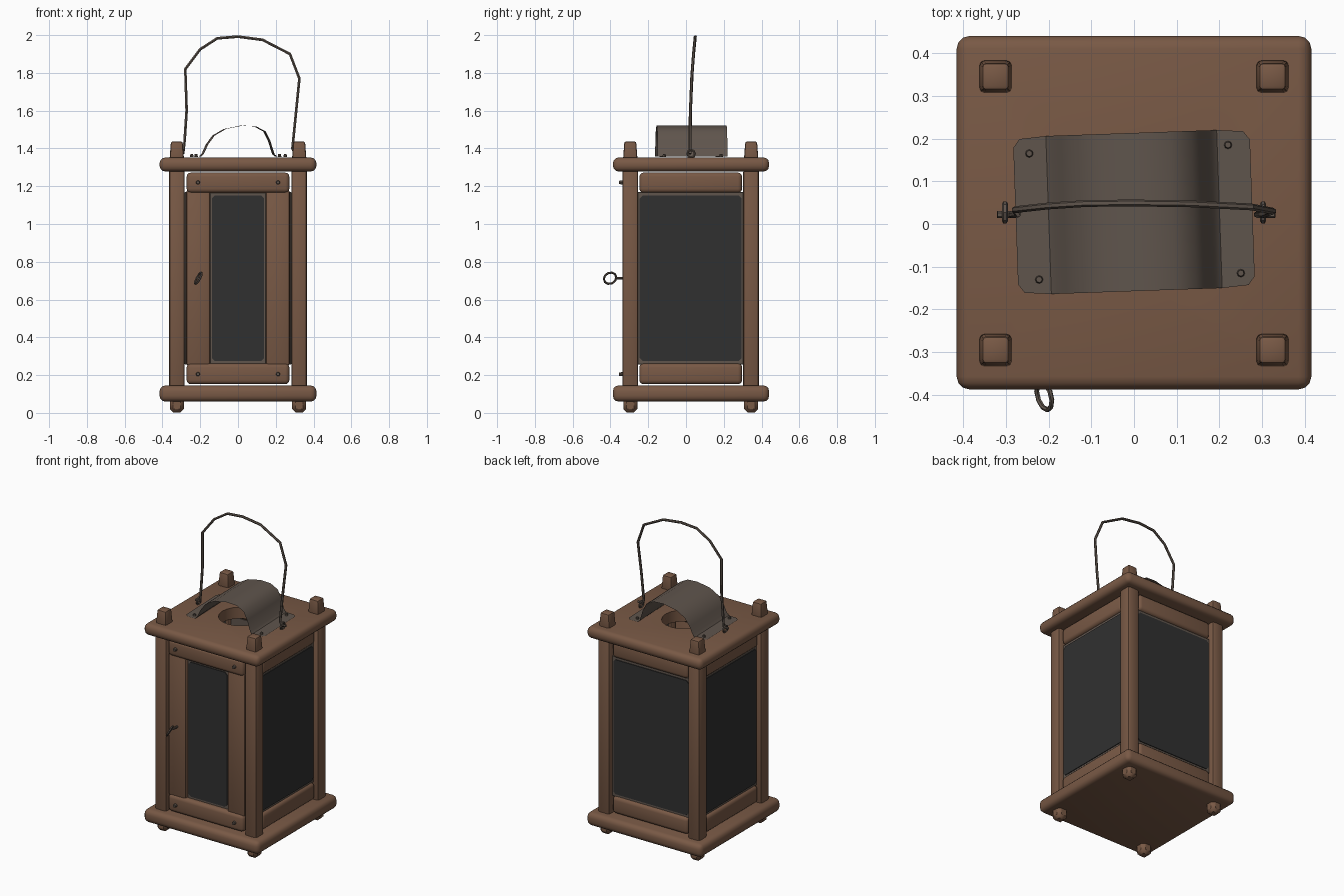
import bpy, bmesh, math
from mathutils import Vector, Matrix

if "Cube" in bpy.data.objects:
    bpy.data.objects.remove(bpy.data.objects["Cube"])

CY = 0.025  # lantern body centre in y


def mat(name, rgb):
    m = bpy.data.materials.new(name)
    m.diffuse_color = (*rgb, 1)
    m.use_nodes = True
    m.node_tree.nodes["Principled BSDF"].inputs["Base Color"].default_value = m.diffuse_color
    return m


WOOD = mat("brown wood", (0.19, 0.10, 0.06))
METAL = mat("aged metal", (0.115, 0.09, 0.073))
GLASS = mat("dark glass", (0.03, 0.03, 0.03))


def add(name, bm, material, matrix=None):
    bmesh.ops.recalc_face_normals(bm, faces=bm.faces)
    me = bpy.data.meshes.new(name)
    bm.to_mesh(me)
    bm.free()
    if matrix:
        me.transform(matrix)
    me.materials.append(material)
    ob = bpy.data.objects.new(name, me)
    bpy.context.collection.objects.link(ob)
    return ob


def box(name, x, y, z, bevel, material, matrix=None, seg=2):
    """Bevelled box from (min, max) ranges."""
    bm = bmesh.new()
    bmesh.ops.create_cube(bm, size=1)
    for v in bm.verts:
        v.co = Vector([r[0] if c < 0 else r[1] for c, r in zip(v.co, (x, y, z))])
    if bevel:
        bmesh.ops.bevel(bm, geom=bm.edges[:], offset=bevel, segments=seg,
                        profile=0.5, affect='EDGES')
    return add(name, bm, material, matrix)


def tube(name, pts, radius, material, cyclic=False):
    cu = bpy.data.curves.new(name, 'CURVE')
    cu.dimensions = '3D'
    cu.bevel_depth = radius
    cu.bevel_resolution = 1
    cu.use_fill_caps = True
    sp = cu.splines.new('POLY')
    sp.points.add(len(pts) - 1)
    for p, co in zip(sp.points, pts):
        p.co = (*co, 1)
    sp.use_cyclic_u = cyclic
    tmp = bpy.data.objects.new(name + "_path", cu)
    bpy.context.collection.objects.link(tmp)
    dg = bpy.context.evaluated_depsgraph_get()
    me = bpy.data.meshes.new_from_object(tmp.evaluated_get(dg))
    bpy.data.objects.remove(tmp)
    me.materials.clear()
    me.materials.append(material)
    ob = bpy.data.objects.new(name, me)
    bpy.context.collection.objects.link(ob)
    return ob


def ring(name, centre, r, minor, turn, n=10):
    """Ring in the yz plane, turned by a matrix."""
    pts = [Vector(centre) + turn @ Vector((0, r * math.cos(i * math.tau / n),
           r * math.sin(i * math.tau / n))) for i in range(n)]
    return tube(name, pts, minor, METAL, True)


def nail(name, pos, direction, r=0.012, depth=0.024):
    bm = bmesh.new()
    bmesh.ops.create_cone(bm, cap_ends=True, segments=8, radius1=r,
                          radius2=r * 0.7, depth=depth)
    rot = Vector((0, 0, 1)).rotation_difference(Vector(direction)).to_matrix().to_4x4()
    return add(name, bm, METAL, Matrix.Translation(pos) @ rot)


# Base and roof slabs
box("base_slab", (-.415, .415), (-.387, .44), (.06, .145), .03, WOOD, seg=3)
roof = box("roof_slab", (-.415, .415), (-.387, .44), (1.278, 1.352), .03, WOOD, seg=3)

# Round vent hole through the roof
bm = bmesh.new()
bmesh.ops.create_cone(bm, cap_ends=True, segments=20, radius1=.13, radius2=.13, depth=.4)
cutter = add("vent_cutter", bm, WOOD, Matrix.Translation((0, CY, 1.31)))
cutter.hide_render = True
mod = roof.modifiers.new("vent", 'BOOLEAN')
mod.operation = 'DIFFERENCE'
mod.solver = 'EXACT'
mod.object = cutter
bpy.context.view_layer.update()
cut = bpy.data.meshes.new_from_object(
    roof.evaluated_get(bpy.context.evaluated_depsgraph_get()))
roof.modifiers.clear()
roof.data = cut
bpy.data.objects.remove(cutter)

# Corner posts with feet and tapered pegs
for sx, side in ((-1, "left"), (1, "right")):
    for sy, end in ((-1, "front"), (1, "back")):
        x, y = sx * .324, CY + sy * .32
        tag = f"{end}_{side}"
        box("post_" + tag, (x - .042, x + .042), (y - .042, y + .042),
            (.13, 1.29), .016, WOOD)
        box("foot_" + tag, (x - .037, x + .037), (y - .037, y + .037),
            (0.002, .09), .018, WOOD, seg=1)
        peg = box("peg_" + tag, (x - .039, x + .039), (y - .039, y + .039),
                  (1.32, 1.437), .012, WOOD)
        for v in peg.data.vertices:
            if v.co.z > 1.4:  # taper the peg top
                v.co.x = x + (v.co.x - x) * .82
                v.co.y = y + (v.co.y - y) * .82

# Four sides: rails, rim and glass, turned around the centre
for k, side in enumerate(("front", "right", "back", "left")):
    m = Matrix.Translation((0, CY, 0)) @ Matrix.Rotation(k * math.pi / 2, 4, 'Z')
    front = k == 0
    out = -.362 if front else -.35
    for part, z in (("upper", (1.165, 1.272)), ("lower", (.152, .262))):
        box(f"{part}_rail_{side}", (-.272, .272), (out, -.29), z, .022, WOOD, m, 3)
    w = .15 if front else .282
    box("glass_rim_" + side, (-w, w), (-.332, -.30), (.255, 1.17), .004, METAL, m, 1)
    # Glass pane with clipped corners
    bm = bmesh.new()
    g, c = w - .012, .015
    prof = []
    for px, pz, ax, az in ((-g, .275, 0, c), (g, .275, -c, 0),
                           (g, 1.15, 0, -c), (-g, 1.15, c, 0)):
        sx, sz = math.copysign(c, -px), (c if pz < 1 else -c)
        pair = [(px + ax, pz + az), (px + sx - ax, pz + sz - az)]
        prof += pair
    face = bm.faces.new([bm.verts.new((px, -.337, pz)) for px, pz in prof])
    ext = bmesh.ops.extrude_face_region(bm, geom=[face])
    for v in ext["geom"]:
        if isinstance(v, bmesh.types.BMVert):
            v.co.y += .006
    add("glass_pane_" + side, bm, GLASS, m)

# Door stiles and nails
for sx, side in ((-1, "left"), (1, "right")):
    box("door_stile_" + side, sorted((sx * .148, sx * .275)), (-.326, -.275),
        (.25, 1.18), .014, WOOD)
    for z in (.205, 1.22):
        nail(f"door_nail_{side}", (sx * .212, -.343, z), (0, -1, 0))

# Ring pull on the door
ring("door_ring", (-.21, -.402, .713), .034, .006,
     Matrix.Rotation(.5, 3, 'Y') @ Matrix.Rotation(.25, 3, 'Z'))
nail("ring_pin", (-.21, -.345, .713), (0, -1, 0), .008, .05)

# Arched sheet-metal hood: (x, z, half depth) along the profile
arch = [(-.277, 1.357, .16), (-.262, 1.357, .18), (-.2, 1.358, .185),
        (-.185, 1.375, .185), (-.165, 1.42, .185), (-.13, 1.468, .185),
        (-.07, 1.503, .185), (.02, 1.521, .185), (.09, 1.517, .185),
        (.14, 1.49, .185), (.165, 1.44, .185), (.187, 1.37, .185),
        (.2, 1.358, .185), (.262, 1.357, .18), (.277, 1.357, .16)]
bm = bmesh.new()
rows = [(bm.verts.new((x, -d, z)), bm.verts.new((x, d, z))) for x, z, d in arch]
for a, b in zip(rows, rows[1:]):
    bm.faces.new((a[0], b[0], b[1], a[1]))
bmesh.ops.solidify(bm, geom=bm.faces[:], thickness=.008)
add("vent_hood", bm, METAL,
    Matrix.Translation((0, .028, 0)) @ Matrix.Rotation(.035, 4, 'Z'))
for x, y in ((-.245, .165), (.22, .185), (-.222, -.13), (.25, -.115)):
    nail("hood_nail", (x, y, 1.362), (0, 0, 1), .01, .016)

# Bent wire handle and its two eyelets
wire = [(-.32, 1.378), (-.288, 1.376), (-.282, 1.45), (-.272, 1.6), (-.279, 1.82),
        (-.2, 1.925), (-.11, 1.983), (0, 1.992), (.13, 1.975), (.275, 1.9),
        (.325, 1.77), (.305, 1.57), (.288, 1.4), (.3, 1.374), (.33, 1.38)]
tube("wire_handle", [(x, .022 + .028 * max(0, (z - 1.5) / .5) ** 2, z)
                     for x, z in wire], .008, METAL)
for sx, side in ((-1, "left"), (1, "right")):
    ring("eyelet_" + side, (sx * .302, .027, 1.372), .02, .007, Matrix.Identity(3), 8)

# Smooth shading with sharp edges kept
for ob in bpy.context.scene.objects:
    ob.select_set(ob.type == 'MESH')
    bpy.context.view_layer.objects.active = ob
bpy.ops.object.shade_smooth_by_angle(angle=math.radians(40))
